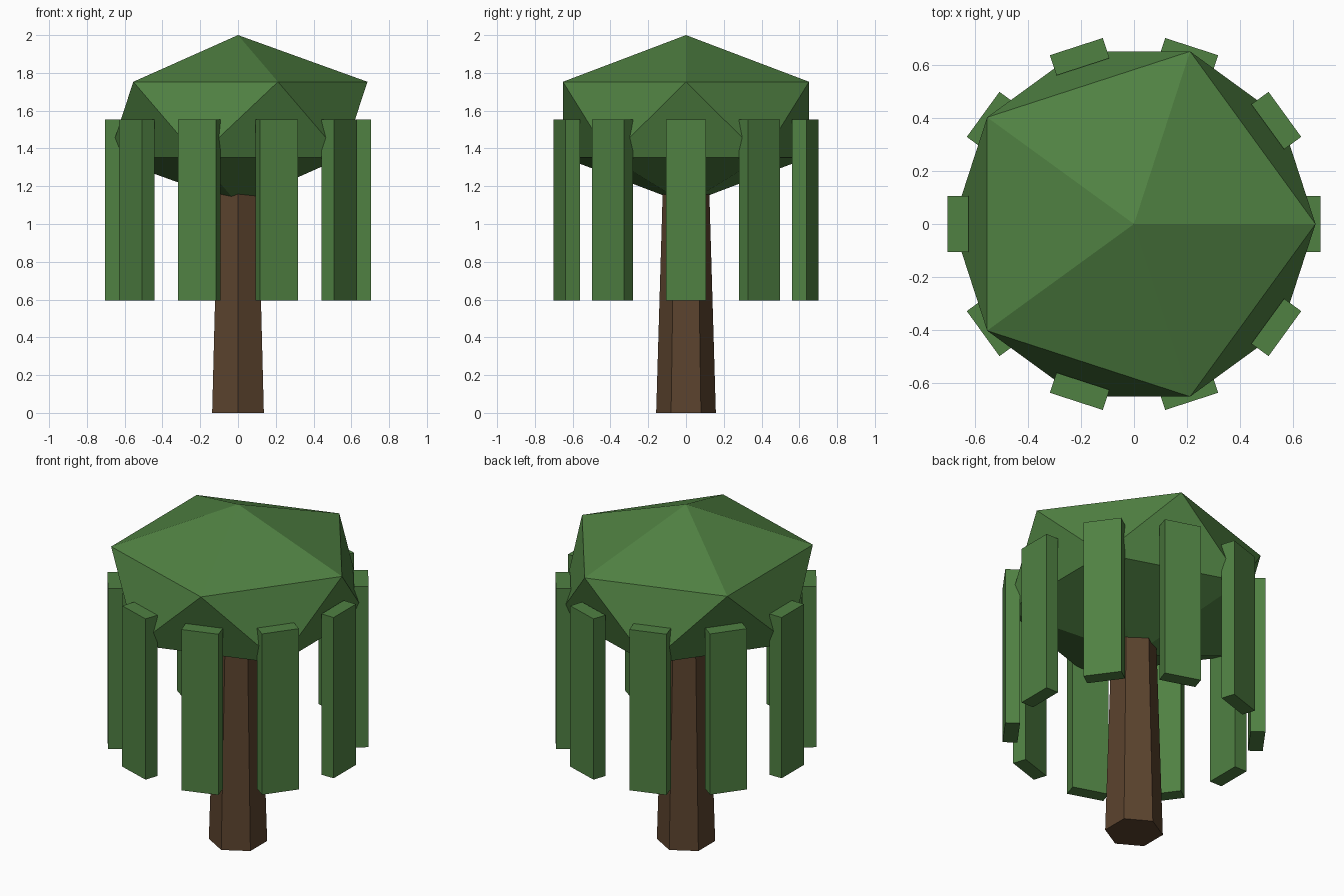
import bpy
import math

cube = bpy.data.objects.get("Cube")
if cube:
    bpy.data.objects.remove(cube, do_unlink=True)


def make_material(name, rgb):
    mat = bpy.data.materials.new(name)
    mat.use_nodes = True
    color = (*rgb, 1.0)
    mat.diffuse_color = color
    mat.node_tree.nodes["Principled BSDF"].inputs["Base Color"].default_value = color
    return mat


def finish(name, mat):
    obj = bpy.context.object
    obj.name = name
    obj.data.name = name
    obj.data.materials.append(mat)
    return obj


leaf_green = make_material("leaf green", (0.08, 0.22, 0.055))
bark_brown = make_material("bark brown", (0.105, 0.056, 0.027))

# Tapered six-sided trunk, its top hidden inside the canopy
trunk_height = 1.25
bpy.ops.mesh.primitive_cone_add(vertices=6, radius1=0.158, radius2=0.121,
                                depth=trunk_height,
                                location=(0, 0, trunk_height / 2))
finish("trunk", bark_brown)

# Canopy: a flattened icosahedron
canopy_z, half_height, half_width = 1.553, 0.447, 0.766
bpy.ops.mesh.primitive_ico_sphere_add(subdivisions=1, radius=1,
                                      location=(0, 0, canopy_z))
canopy = finish("canopy", leaf_green)
canopy.scale = (half_width, half_width, half_height)

# Ring of hanging fronds, tops level with the canopy centre
frond_count, frond_radius = 10, 0.664
frond_size = (0.08, 0.21, 0.958)
for i in range(frond_count):
    angle = math.tau * i / frond_count
    bpy.ops.mesh.primitive_cube_add(
        size=1, rotation=(0, 0, angle),
        location=(frond_radius * math.cos(angle),
                  frond_radius * math.sin(angle),
                  canopy_z - frond_size[2] / 2))
    frond = finish(f"hanging_frond_{i + 1}", leaf_green)
    frond.scale = frond_size
